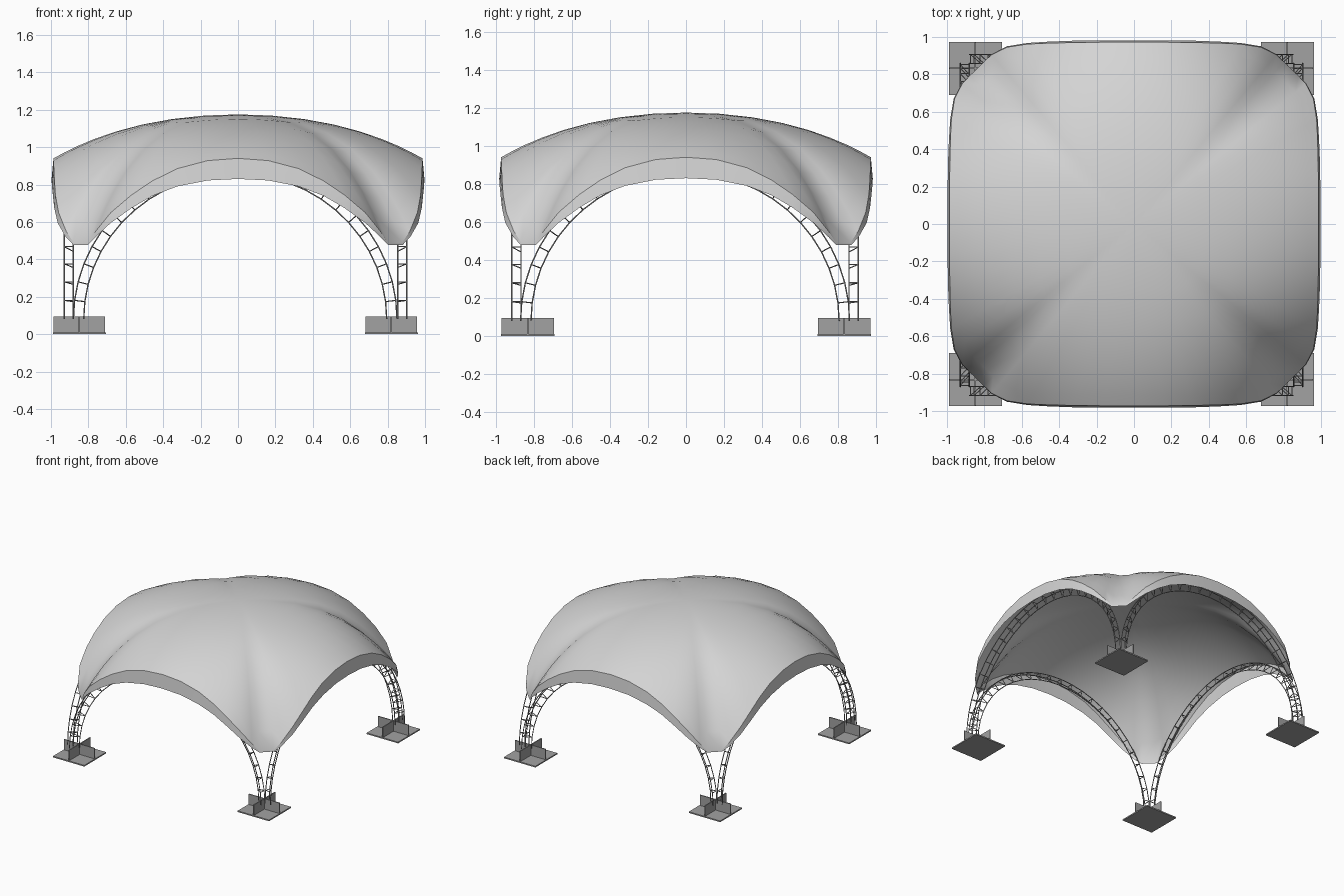
import bpy, bmesh, math
from mathutils import Vector, Matrix

cube = bpy.data.objects.get("Cube")
if cube:
    bpy.data.objects.remove(cube, do_unlink=True)


def material(name, rgb):
    m = bpy.data.materials.new(name)
    m.use_nodes = True
    m.diffuse_color = (*rgb, 1)
    m.node_tree.nodes["Principled BSDF"].inputs["Base Color"].default_value = (*rgb, 1)
    return m


FABRIC = material("light grey fabric", (0.66, 0.66, 0.66))
STEEL = material("grey steel", (0.36, 0.36, 0.36))


def finish(name, bm, mat):
    mesh = bpy.data.meshes.new(name)
    bm.to_mesh(mesh)
    bm.free()
    mesh.materials.append(mat)
    ob = bpy.data.objects.new(name, mesh)
    bpy.context.collection.objects.link(ob)
    return ob


# Canopy: half of one edge as (along, outward, crease height, hem outward, hem height)
half_edge = [
    (0.0, 0.972, 0.94, 0.982, 0.83),
    (0.16, 0.972, 0.928, 0.982, 0.822),
    (0.32, 0.970, 0.885, 0.980, 0.79),
    (0.45, 0.967, 0.82, 0.975, 0.74),
    (0.56, 0.962, 0.745, 0.968, 0.675),
    (0.67, 0.945, 0.65, 0.950, 0.595),
    (0.75, 0.905, 0.55, 0.908, 0.52),
    (0.79, 0.865, 0.49, 0.868, 0.478),
]
edge = [(-s, *rest) for s, *rest in reversed(half_edge[1:])] + half_edge
TOP, SAG, FALL = 1.175, 0.2, 4
STRETCH = 1.015


def dome_point(x, y, z, t):
    drop = TOP - SAG * (x * x + y * y) - z
    px, py = x * t, y * t
    return (px * STRETCH, py, TOP - SAG * (px * px + py * py) - drop * t ** FALL)


bm = bmesh.new()
steps = (0.18, 0.36, 0.52, 0.66, 0.78, 0.87, 0.94, 1)
rings = [[] for _ in range(len(steps) + 1)]
for k in range(4):
    turn = Matrix.Rotation(k * math.pi / 2, 3, 'Z')
    for s, d, z, hd, hz in edge:
        c = turn @ Vector((s, -d, 0))
        h = turn @ Vector((s, -hd, 0))
        for ring, t in zip(rings, steps):
            ring.append(bm.verts.new(dome_point(c.x, c.y, z, t)))
        rings[-1].append(bm.verts.new((h.x * STRETCH, h.y, hz)))
peak = bm.verts.new((0, 0, TOP))
count = len(rings[0])
for i in range(count):
    j = (i + 1) % count
    bm.faces.new((peak, rings[0][i], rings[0][j]))
    for a, b in zip(rings, rings[1:]):
        bm.faces.new((a[i], b[i], b[j], a[j]))
bmesh.ops.recalc_face_normals(bm, faces=bm.faces)
canopy = finish("canopy", bm, FABRIC)
bpy.ops.object.select_all(action='DESELECT')
canopy.select_set(True)
bpy.context.view_layer.objects.active = canopy
bpy.ops.object.shade_smooth_by_angle(angle=math.radians(28))


# Trussed arches: an outer pair of chords, one inner chord and triangular ties
def rod(bm, a, b, radius):
    axis = b - a
    rot = axis.to_track_quat('Z', 'Y').to_matrix().to_4x4()
    bmesh.ops.create_cone(bm, cap_ends=True, segments=6, radius1=radius, radius2=radius,
                          depth=axis.length,
                          matrix=Matrix.Translation((a + b) / 2) @ rot)


FOOT, RISE, HALF, DEPTH, WIDE = 0.08, 0.835, 0.865, 0.055, 0.024
BAYS = 26


def arch(name, centre, angle):
    place = Matrix.Translation(centre) @ Matrix.Rotation(angle, 4, 'Z')
    bm = bmesh.new()
    chords = []
    for inset, off in ((0, -WIDE), (0, WIDE), (DEPTH, WIDE)):
        points = []
        for i in range(BAYS + 1):
            a = math.pi * i / BAYS
            points.append(place @ Vector((-(HALF - inset) * math.cos(a), off,
                                          FOOT + (RISE - inset) * math.sin(a))))
        chords.append(points)
        for a, b in zip(points, points[1:]):
            rod(bm, a, b, 0.0035)
    outside, inside, inner = chords
    for i in range(1, BAYS):
        for a, b in ((outside, inside), (inside, inner), (inner, outside)):
            rod(bm, a[i], b[i], 0.003)
    finish(name, bm, STEEL)


MID = -0.015
arch("front_arch", (MID, -0.892, 0), 0)
arch("back_arch", (MID, 0.882, 0), math.pi)
arch("right_arch", (-0.905, -0.005, 0), -math.pi / 2)
arch("left_arch", (0.878, -0.005, 0), math.pi / 2)


# Footings: ground plate with two crossed upright fins
def box(bm, size, centre):
    bmesh.ops.create_cube(bm, size=1, matrix=Matrix.Translation(centre)
                          @ Matrix.Diagonal((*size, 1)))


for end, y in (("front", -0.832), ("back", 0.832)):
    for side, x in (("right", -0.848), ("left", 0.82)):
        bm = bmesh.new()
        box(bm, (0.283, 0.283, 0.01), (x, y, 0.005))
        box(bm, (0.276, 0.008, 0.085), (x, y, 0.0525))
        box(bm, (0.008, 0.276, 0.085), (x, y, 0.0525))
        finish(f"{end}_{side}_footing", bm, STEEL)
